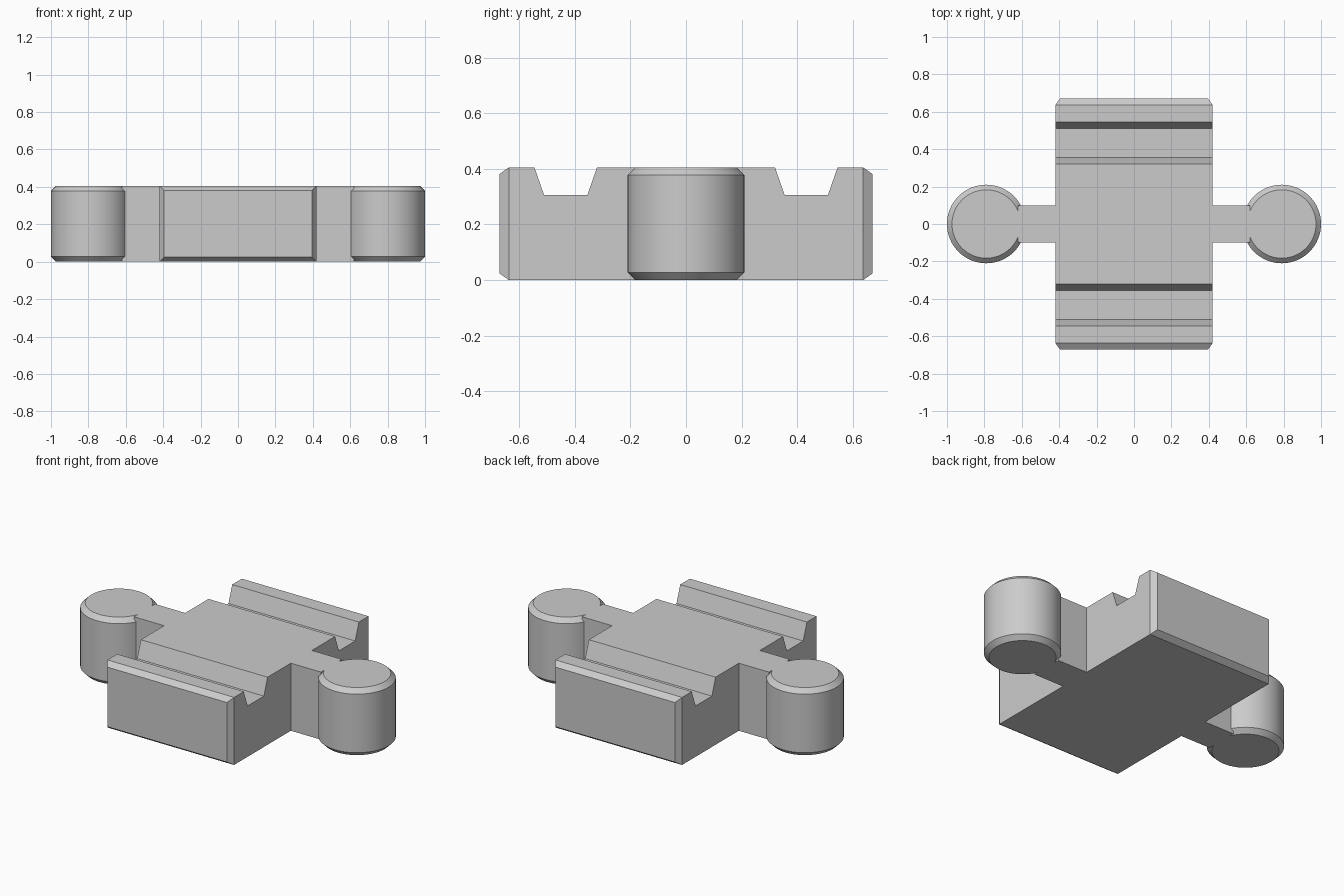
import bpy, bmesh, math
from mathutils import Matrix

if "Cube" in bpy.data.objects:
    bpy.data.objects.remove(bpy.data.objects["Cube"])

HEIGHT = 0.405
HALF_WIDTH = 0.42
KNOB_X, KNOB_R, KNOB_CHAMFER = 0.79, 0.21, 0.027
NECK_HALF = 0.1

grey = bpy.data.materials.new("light grey plastic")
grey.use_nodes = True
colour = (0.6, 0.6, 0.6, 1)
grey.diffuse_color = colour
grey.node_tree.nodes["Principled BSDF"].inputs["Base Color"].default_value = colour


def make_object(name, bm):
    bmesh.ops.recalc_face_normals(bm, faces=bm.faces)
    mesh = bpy.data.meshes.new(name)
    bm.to_mesh(mesh)
    bm.free()
    mesh.materials.append(grey)
    obj = bpy.data.objects.new(name, mesh)
    bpy.context.collection.objects.link(obj)
    return obj


def make_body():
    """Grooved profile swept across the width, with chamfered end faces."""
    half = [(0.32, HEIGHT), (0.355, 0.305), (0.51, 0.305),
            (0.545, HEIGHT), (0.637, HEIGHT), (0.637, 0)]
    profile = half + [(-y, z) for y, z in reversed(half)]
    bm = bmesh.new()
    face = bm.faces.new([bm.verts.new((-HALF_WIDTH, y, z)) for y, z in profile])
    sweep = bmesh.ops.extrude_face_region(bm, geom=[face])["geom"]
    moved = [v for v in sweep if isinstance(v, bmesh.types.BMVert)]
    bmesh.ops.translate(bm, verts=moved, vec=(2 * HALF_WIDTH, 0, 0))
    bmesh.ops.recalc_face_normals(bm, faces=bm.faces)
    ends = [f for f in bm.faces if abs(f.calc_center_median().y) > 0.63]
    bmesh.ops.inset_individual(bm, faces=ends, thickness=0.034, depth=0.034)
    return make_object("track_body", bm)


def make_knob(name, side):
    """Round connector with chamfered rims."""
    bm = bmesh.new()
    bmesh.ops.create_cone(bm, cap_ends=True, segments=64, radius1=KNOB_R,
                          radius2=KNOB_R, depth=HEIGHT,
                          matrix=Matrix.Translation((side * KNOB_X, 0, HEIGHT / 2)))
    rims = [e for e in bm.edges if abs(e.verts[0].co.z - e.verts[1].co.z) < 0.001]
    bmesh.ops.bevel(bm, geom=rims, offset=KNOB_CHAMFER, segments=1, affect='EDGES')
    return make_object(name, bm)


def make_neck(name, side):
    """Straight bar that runs from the body into the knob."""
    inner, outer = HALF_WIDTH - 0.05, KNOB_X - 0.17
    size = Matrix.Diagonal((outer - inner, 2 * NECK_HALF, HEIGHT, 1))
    place = Matrix.Translation((side * (inner + outer) / 2, 0, HEIGHT / 2))
    bm = bmesh.new()
    bmesh.ops.create_cube(bm, size=1, matrix=place @ size)
    return make_object(name, bm)


body = make_body()
parts = []
for label, side in (("left", 1), ("right", -1)):
    parts.append(make_neck(label + "_neck", side))
    parts.append(make_knob(label + "_knob", side))

# Fuse all parts into one solid
bpy.context.view_layer.objects.active = body
for part in parts:
    fuse = body.modifiers.new("fuse " + part.name, 'BOOLEAN')
    fuse.operation = 'UNION'
    fuse.solver = 'EXACT'
    fuse.object = part
    bpy.ops.object.modifier_apply(modifier=fuse.name)
    bpy.data.objects.remove(part)

# Merge the flush faces, then smooth the round sides
bm = bmesh.new()
bm.from_mesh(body.data)
bmesh.ops.remove_doubles(bm, verts=bm.verts, dist=0.0001)
bmesh.ops.dissolve_limit(bm, angle_limit=math.radians(0.5),
                         verts=bm.verts, edges=bm.edges)
bm.to_mesh(body.data)
bm.free()
body.name = "track_connector"
for obj in bpy.context.selected_objects:
    obj.select_set(False)
body.select_set(True)
bpy.ops.object.shade_smooth_by_angle(angle=math.radians(30))
